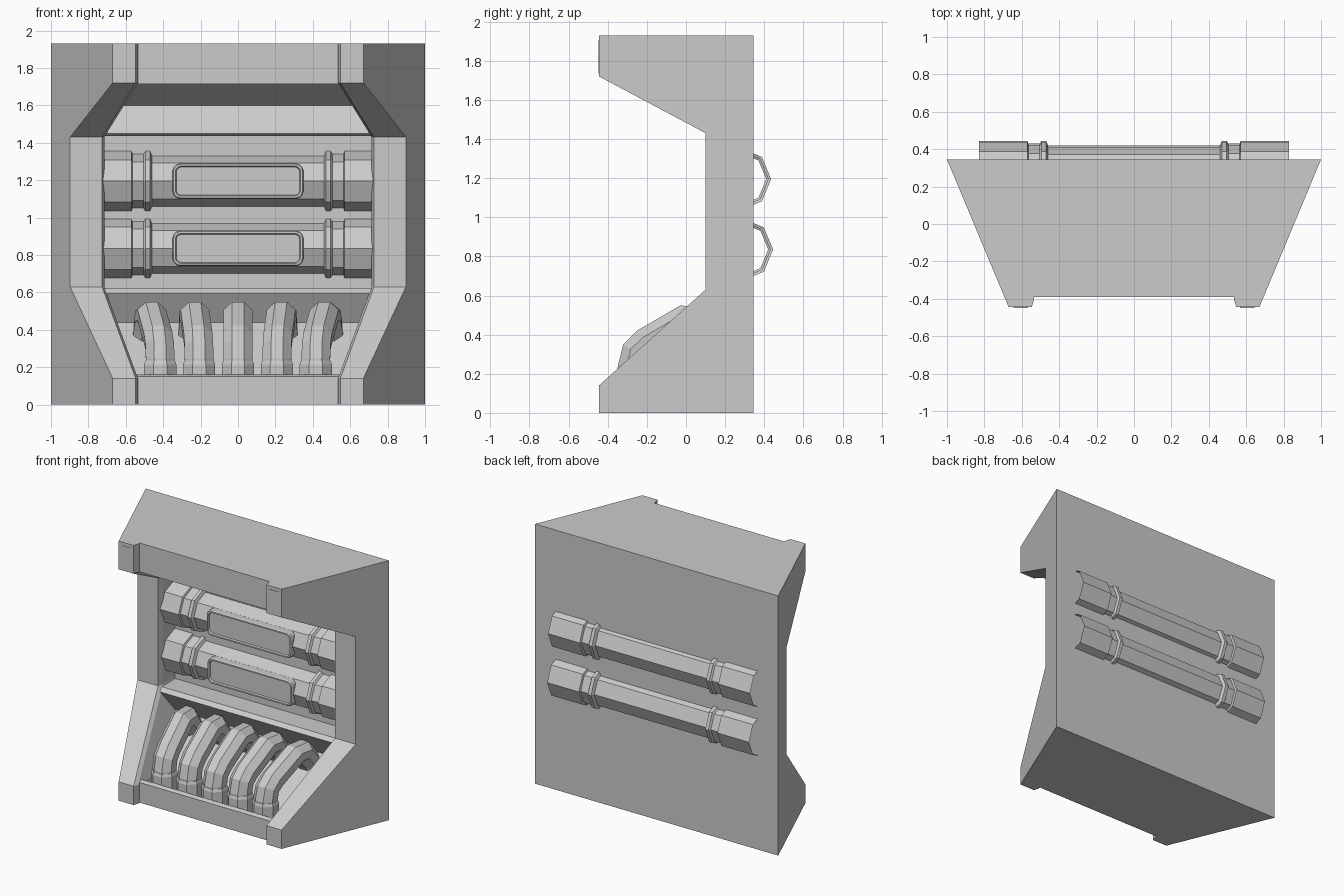
import bpy, bmesh, math

if "Cube" in bpy.data.objects:
    bpy.data.objects.remove(bpy.data.objects["Cube"], do_unlink=True)

grey = bpy.data.materials.new("plain grey")
grey.use_nodes = True
grey.diffuse_color = (0.6, 0.6, 0.6, 1)
grey.node_tree.nodes["Principled BSDF"].inputs["Base Color"].default_value = (0.6, 0.6, 0.6, 1)


def loft(name, rings, closed=True, caps=(False, False), mirror=False):
    """Skin a list of equal-length rings of points."""
    bm = bmesh.new()
    loops = [[bm.verts.new(p) for p in ring] for ring in rings]
    n = len(rings[0])
    for a, b in zip(loops, loops[1:]):
        for i in range(n if closed else n - 1):
            j = (i + 1) % n
            bm.faces.new((a[i], a[j], b[j], b[i]))
    for wanted, ring in zip(caps, (loops[0], loops[-1])):
        if wanted:
            bm.faces.new(ring)
    bmesh.ops.recalc_face_normals(bm, faces=bm.faces)
    mesh = bpy.data.meshes.new(name)
    bm.to_mesh(mesh)
    bm.free()
    mesh.materials.append(grey)
    obj = bpy.data.objects.new(name, mesh)
    bpy.context.collection.objects.link(obj)
    if mirror:
        obj.modifiers.new("Mirror", 'MIRROR')
    return obj


BACK, FRONT, TOP = 0.345, -0.445, 1.93


def outer(y):
    return 0.67 + 0.33 * (y - FRONT) / (BACK - FRONT)


def inner(z):
    """Half width of the opening at a height."""
    t = min((z - 0.14) / 0.49, (TOP - 0.21 - z) / 0.29)
    return 0.535 + 0.18 * max(0, min(1, t))


# Side pillars with back wall, one half mirrored
stations = [(0, FRONT), (0.14, FRONT), (0.63, 0.1), (1.43, 0.1), (1.72, FRONT), (TOP, FRONT)]
rings = []
for z, f in stations:
    w = inner(z)
    rings.append([(x, y, z) for x, y in (
        (outer(f), f), (1, BACK), (0, BACK), (w, 0.29), (w, f + 0.04), (w + 0.012, f))])
loft("side_pillars", rings, caps=(True, True), mirror=True)

# Central body: sill, sloping lower bay, tube bay, upper bay, header
profile = [(BACK, 0), (-0.39, 0), (-0.39, 0.15), (-0.36, 0.16), (-0.25, 0.047),
           (0.187, 0.44), (0.09, 0.595), (0.12, 0.62), (0.28, 0.62),
           (0.28, 1.435), (0.12, 1.435), (0.10, 1.45), (0.18, 1.6),
           (-0.30, 1.855), (-0.37, 1.725), (-0.39, 1.715), (-0.39, TOP), (BACK, TOP)]
core = loft("central_body", [[(s * (inner(z) + 0.02), y, z) for y, z in profile]
                             for s in (-1, 1)], closed=False)
core.data.flip_normals() if core.data.polygons[1].normal.y > 0 else None

# Thin plates on the pillar ends
loft("pillar_plates", [[(x, y, z) for x, z in ((0.567, 1.735), (0.645, 1.735),
                                               (0.645, 1.905), (0.567, 1.905))]
                       for y in (FRONT, FRONT - 0.003)], caps=(False, True), mirror=True)


def rounded(hw, hh, r, y, zc):
    """Rounded rectangle facing the front."""
    pts = []
    for k, (sx, sz) in enumerate(((1, 1), (-1, 1), (-1, -1), (1, -1))):
        for i in range(4):
            a = math.radians(90 * k + 30 * i)
            pts.append((sx * (hw - r) + r * math.cos(a), y, zc + sz * (hh - r) + r * math.sin(a)))
    return pts


# Horizontal eight-sided tubes with collars and framed windows
half = [(0.83, 0.16), (0.57, 0.16), (0.565, 0.145), (0.505, 0.145),
        (0.495, 0.16), (0.47, 0.16), (0.46, 0.135)]
tube_profile = [(-x, r) for x, r in half] + half[::-1]
for name, yc, zc in (("upper", 0.275, 1.195), ("lower", 0.285, 0.835)):
    rings = [[(x, yc + r * math.cos(k * math.pi / 4), zc + r * math.sin(k * math.pi / 4))
              for k in range(8)] for x, r in tube_profile]
    loft(name + "_tube", rings)
    loft(name + "_tube_window", [
        rounded(0.35, 0.095, 0.04, yc - 0.07, zc),
        rounded(0.35, 0.095, 0.04, yc - 0.14, zc),
        rounded(0.345, 0.09, 0.037, yc - 0.148, zc),
        rounded(0.335, 0.08, 0.03, yc - 0.148, zc),
        rounded(0.33, 0.075, 0.027, yc - 0.137, zc)], caps=(False, True))


def pipe(name, x0, path):
    """Eight-sided sweep along (y, z, radius) points, fanning outward to the back."""
    rings = []
    for i, (y, z, r) in enumerate(path):
        a, b = path[max(i - 1, 0)], path[min(i + 1, len(path) - 1)]
        ty, tz = b[0] - a[0], b[1] - a[1]
        length = math.hypot(ty, tz) or 1
        ny, nz = -tz / length, ty / length
        ring = []
        for k in range(8):
            t = math.radians(22.5 + 45 * k)
            c, s = r * math.cos(t), r * math.sin(t)
            xc = x0 * (1 + 0.4 * (y + 0.27))
            ring.append((xc + s, y + c * ny, z + c * nz))
        rings.append(ring)
    return loft(name, rings, caps=(True, True))


# Five bent pipes in the lower bay, each in a collar
bend = [(-0.27, 0.1, 0.083), (-0.27, 0.24, 0.083), (-0.255, 0.31, 0.083), (-0.205, 0.358, 0.083),
        (0.0, 0.478, 0.083), (0.07, 0.475, 0.083), (0.13, 0.4, 0.083), (0.17, 0.33, 0.083)]
collar = [(-0.27, 0.04, 0.093), (-0.27, 0.215, 0.093), (-0.27, 0.235, 0.085)]
for i in range(5):
    x0 = (i - 2) * 0.208
    pipe(f"bent_pipe_{i + 1}", x0, bend)
    pipe(f"pipe_collar_{i + 1}", x0, collar)
